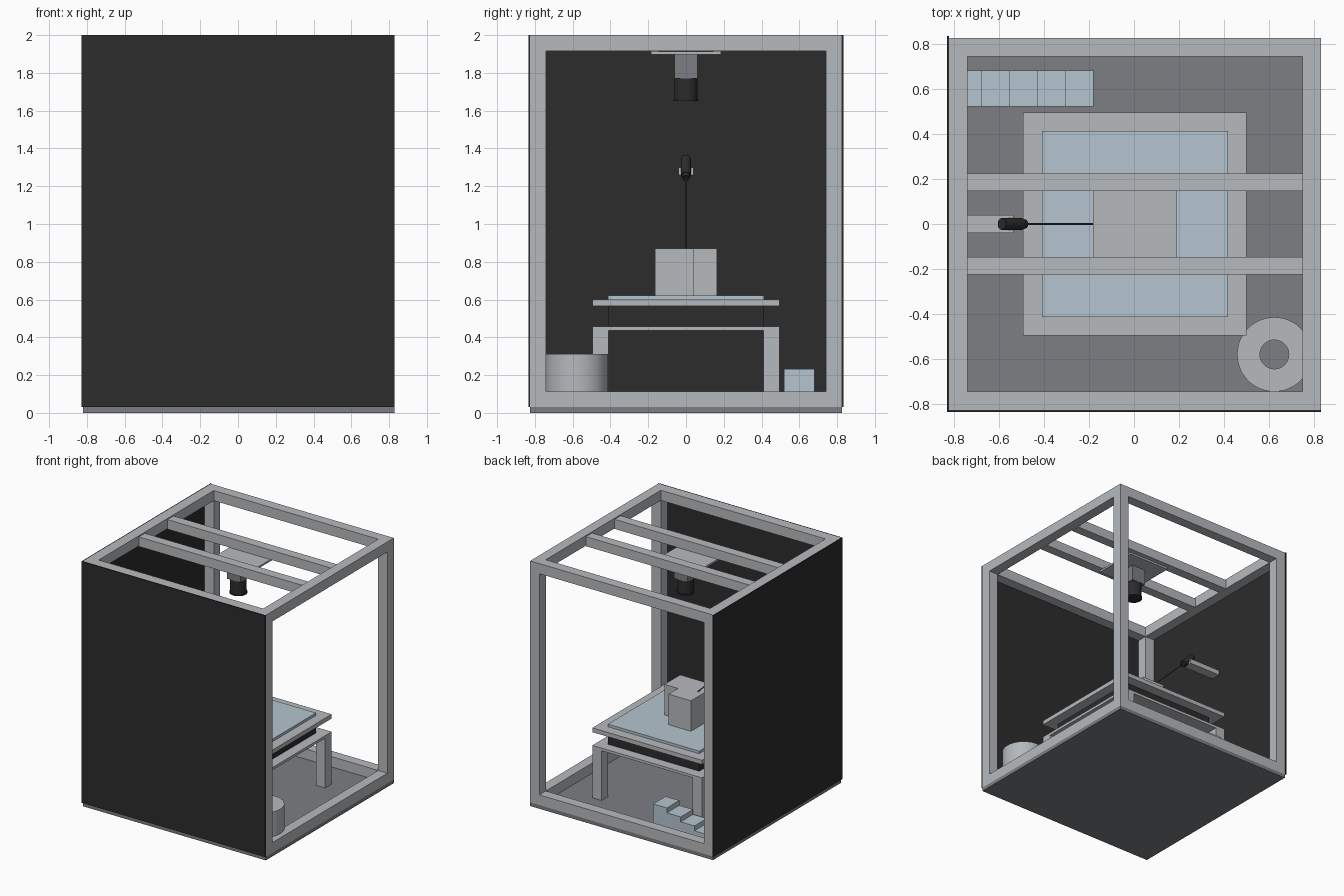
import bpy, bmesh
from mathutils import Vector

cube = bpy.data.objects.get("Cube")
if cube:
    bpy.data.objects.remove(cube, do_unlink=True)


def material(name, r, g, b):
    m = bpy.data.materials.new(name)
    m.use_nodes = True
    m.diffuse_color = (r, g, b, 1)
    m.node_tree.nodes["Principled BSDF"].inputs["Base Color"].default_value = (r, g, b, 1)
    return m


ALU = material("light aluminium", 0.47, 0.49, 0.51)
GREY = material("dark grey", 0.2, 0.21, 0.225)
BLACK = material("matte black", 0.025, 0.025, 0.025)
BLUE = material("pale blue", 0.46, 0.56, 0.63)
SLATE = material("slate beam", 0.06, 0.06, 0.08)

CX = 0.004      # the frame sits slightly off centre beside the side panel
H = 0.825       # half width of the frame
T = 0.083       # profile thickness
FLOOR, TOP = 0.03, 2.0


def finish(bm, name, mat, smooth=False):
    bmesh.ops.recalc_face_normals(bm, faces=bm.faces)
    mesh = bpy.data.meshes.new(name)
    bm.to_mesh(mesh)
    bm.free()
    mesh.materials.append(mat)
    ob = bpy.data.objects.new(name, mesh)
    bpy.context.scene.collection.objects.link(ob)
    if smooth:
        bpy.ops.object.select_all(action='DESELECT')
        ob.select_set(True)
        bpy.context.view_layer.objects.active = ob
        bpy.ops.object.shade_smooth_by_angle()
    return ob


def box(name, mat, x, y, z):
    """Box from (low, high) ranges."""
    bm = bmesh.new()
    bmesh.ops.create_cube(bm, size=1)
    for v in bm.verts:
        v.co = [r[0] if c < 0 else r[1] for c, r in zip(v.co, (x, y, z))]
    return finish(bm, name, mat)


def around(c, half):
    return (c - half, c + half)


def prism(name, mat, outline, z):
    """Outline in x, y extruded over a z range."""
    bm = bmesh.new()
    face = bm.faces.new([bm.verts.new((px, py, z[0])) for px, py in outline])
    new = bmesh.ops.extrude_face_region(bm, geom=[face])["geom"]
    verts = [g for g in new if isinstance(g, bmesh.types.BMVert)]
    bmesh.ops.translate(bm, verts=verts, vec=(0, 0, z[1] - z[0]))
    return finish(bm, name, mat)


def rod(name, mat, a, b, radius):
    """Capped cylinder between two points."""
    a, b = Vector(a), Vector(b)
    bm = bmesh.new()
    bmesh.ops.create_cone(bm, cap_ends=True, segments=40, radius1=radius,
                          radius2=radius, depth=(b - a).length)
    ob = finish(bm, name, mat, True)
    ob.location = (a + b) / 2
    ob.rotation_euler = (b - a).to_track_quat('Z', 'Y').to_euler()
    return ob


def tube(name, mat, centre, inner, outer, z):
    """Ring turned from a rectangular section."""
    bm = bmesh.new()
    pts = [(inner, z[0]), (outer, z[0]), (outer, z[1]), (inner, z[1])]
    vs = [bm.verts.new((r, 0, h)) for r, h in pts]
    es = [bm.edges.new((vs[i], vs[(i + 1) % 4])) for i in range(4)]
    bmesh.ops.spin(bm, geom=vs + es, cent=(0, 0, 0), axis=(0, 0, 1),
                   angle=6.2831853, steps=48)
    bmesh.ops.remove_doubles(bm, verts=bm.verts, dist=0.0005)
    ob = finish(bm, name, mat, True)
    ob.location = (*centre, 0)
    return ob


# Base and enclosure panels
box("base_plate", GREY, around(CX, H), (-H, H), (0, FLOOR))
box("front_panel", BLACK, (-0.829, 0.829), (-0.834, -H), (FLOOR, TOP))
box("side_panel", BLACK, (-0.829, CX - H), (-0.834, 0.834), (FLOOR, TOP))

# Frame: posts and rails
inner = H - T
for sx in (-1, 1):
    px = around(CX + sx * (H - T / 2), T / 2)
    for sy in (-1, 1):
        box("frame_post", ALU, px, around(sy * (H - T / 2), T / 2), (FLOOR, TOP))
    for z in (FLOOR, TOP - T):
        box("frame_side_rail", ALU, px, (-inner, inner), (z, z + T))
for sy in (-1, 1):
    py = around(sy * (H - T / 2), T / 2)
    for z in (FLOOR, TOP - T):
        box("frame_cross_rail", ALU, around(CX, inner), py, (z, z + T))
    # Overhead beams carrying the camera
    box("overhead_beam", ALU, around(CX, inner), around(sy * 0.185, 0.039), (1.912, 1.99))

# Overhead camera
box("camera_plate", ALU, around(CX, 0.185), (-0.185, 0.185), (1.897, 1.912))
box("camera_body", GREY, around(CX, 0.062), (-0.062, 0.062), (1.77, 1.897))
rod("camera_lens", BLACK, (CX, 0, 1.66), (CX, 0, 1.78), 0.061)
rod("lens_rim", BLACK, (CX, 0, 1.65), (CX, 0, 1.662), 0.066)

# Table
for sx in (-1, 1):
    for sy in (-1, 1):
        box("table_leg", ALU, around(CX + sx * 0.453, 0.042),
            around(sy * 0.453, 0.042), (FLOOR, 0.435))
box("table_top", ALU, around(CX, 0.495), (-0.495, 0.495), (0.435, 0.457))
box("stage_drive", BLACK, around(CX, 0.412), (-0.412, 0.412), (0.457, 0.565))
box("stage_plate", ALU, around(CX, 0.495), (-0.495, 0.495), (0.565, 0.6))
box("stage_glass", BLUE, around(CX, 0.412), (-0.412, 0.412), (0.6, 0.621))

# L-shaped workpiece
w, n = 0.163, 0.04
prism("workpiece", ALU, [(CX + x, y) for x, y in
      ((-w, -w), (w, -w), (w, n), (n, n), (n, w), (-w, w))], (0.621, 0.87))

# Angled pointer on its bracket, with its beam
box("pointer_bracket", ALU, (CX - H, -0.535), (-0.04, 0.04), (1.26, 1.3))
mid = Vector((-0.536, 0, 1.297))
aim = Vector((1, 0, -1)).normalized()
rod("pointer_body", BLACK, mid - aim * 0.07, mid + aim * 0.055, 0.026)
rod("pointer_nose", BLACK, mid + aim * 0.055, mid + aim * 0.075, 0.02)
rod("pointer_beam", SLATE, mid + aim * 0.075, mid + aim * 0.604, 0.004)

# Ring on the floor
tube("floor_ring", ALU, (0.622, -0.578), 0.064, 0.165, (FLOOR, 0.313))

# Stepped gauge on the floor
step = 0.124
stairs = [(-0.18, FLOOR)]
for i in range(5):
    h = 0.232 - i * 0.04
    stairs += [(-0.18 - i * step, h), (-0.18 - (i + 1) * step, h)]
stairs.append((-0.18 - 5 * step, FLOOR))
bm = bmesh.new()
side = bm.faces.new([bm.verts.new((x, 0.52, z)) for x, z in stairs])
grown = bmesh.ops.extrude_face_region(bm, geom=[side])["geom"]
bmesh.ops.translate(bm, vec=(0, 0.16, 0),
                    verts=[g for g in grown if isinstance(g, bmesh.types.BMVert)])
finish(bm, "step_gauge", BLUE)
